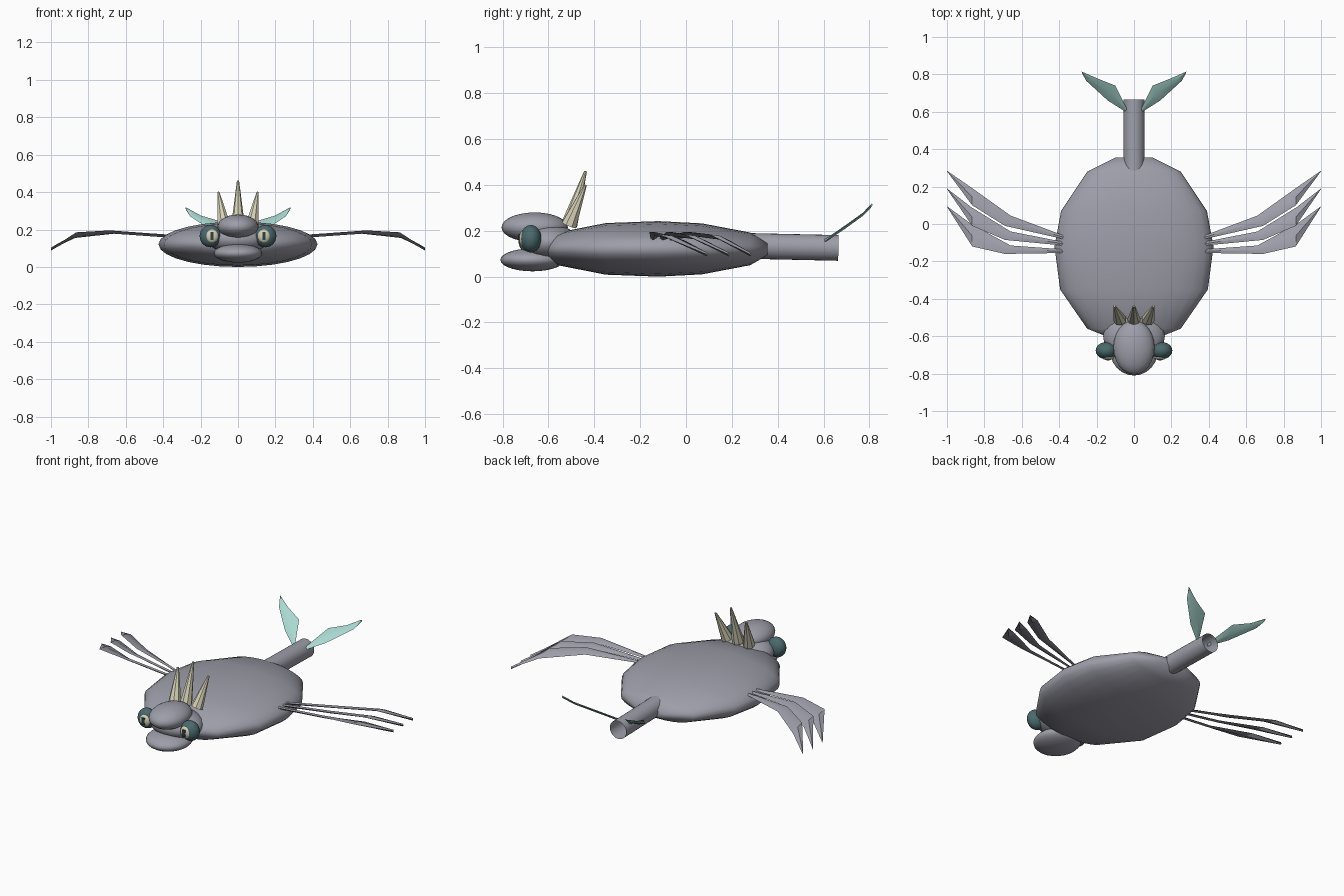
import bpy, bmesh, math
from mathutils import Vector

if "Cube" in bpy.data.objects:
    bpy.data.objects.remove(bpy.data.objects["Cube"], do_unlink=True)


def material(name, rgb):
    m = bpy.data.materials.new(name)
    m.use_nodes = True
    m.diffuse_color = (*rgb, 1)
    m.node_tree.nodes["Principled BSDF"].inputs["Base Color"].default_value = (*rgb, 1)
    return m


GREY = material("slate grey", (0.34, 0.34, 0.40))
TEAL = material("pale teal", (0.40, 0.69, 0.64))
EYE = material("dark teal", (0.07, 0.14, 0.15))
CREAM = material("cream", (0.67, 0.64, 0.48))
PUPIL = material("pupil dark", (0.03, 0.05, 0.055))


def finish(bm, name, mat, angle=40):
    bmesh.ops.recalc_face_normals(bm, faces=bm.faces)
    mesh = bpy.data.meshes.new(name)
    bm.to_mesh(mesh)
    bm.free()
    mesh.materials.append(mat)
    ob = bpy.data.objects.new(name, mesh)
    bpy.context.collection.objects.link(ob)
    bpy.ops.object.select_all(action="DESELECT")
    ob.select_set(True)
    bpy.context.view_layer.objects.active = ob
    bpy.ops.object.shade_smooth_by_angle(angle=math.radians(angle))
    return ob


def ellipsoid(name, centre, radii, mat):
    bm = bmesh.new()
    bmesh.ops.create_uvsphere(bm, u_segments=24, v_segments=14, radius=1)
    bmesh.ops.scale(bm, vec=radii, verts=bm.verts)
    bmesh.ops.translate(bm, vec=centre, verts=bm.verts)
    return finish(bm, name, mat)


def tube(name, start, end, r1, r2, sides, mat, caps):
    start, end = Vector(start), Vector(end)
    bm = bmesh.new()
    bmesh.ops.create_cone(bm, cap_ends=caps, segments=sides, radius1=r1, radius2=r2,
                          depth=(end - start).length)
    turn = (end - start).to_track_quat("Z", "Y")
    for v in bm.verts:
        v.co = turn @ v.co + (start + end) / 2
    return finish(bm, name, mat)


def blade(name, rear, front, thick, mat, side):
    """Feather-like blade: two edges joined over a raised ridge and a flat underside."""
    bm = bmesh.new()
    rings = []
    for a, b in zip(rear, front):
        a, b = Vector(a), Vector(b)
        up = Vector((0, 0, thick / 2))
        mid = (a + b) / 2
        ring = [a, mid + up, b, mid - up]
        rings.append([bm.verts.new((p.x * side, p.y, p.z)) for p in ring])
    for r, s in zip(rings, rings[1:]):
        for i in range(4):
            j = (i + 1) % 4
            bm.faces.new((r[i], r[j], s[j], s[i]))
    bm.faces.new(rings[0])
    bm.faces.new(rings[-1])
    return finish(bm, name, mat, 25)


# Flattened body, lathed around the long axis
profile = [(-0.62, 0.10), (-0.56, 0.25), (-0.35, 0.395), (-0.12, 0.425),
           (0.07, 0.39), (0.28, 0.25), (0.355, 0.10)]
bm = bmesh.new()
rings = []
for y, r in profile:
    ring = []
    for i in range(28):
        a = math.tau * i / 28
        ring.append(bm.verts.new((r * math.cos(a), y, 0.121 + 0.285 * r * math.sin(a))))
    rings.append(ring)
for r, s in zip(rings, rings[1:]):
    for i in range(28):
        j = (i + 1) % 28
        bm.faces.new((r[i], r[j], s[j], s[i]))
bm.faces.new(rings[0])
bm.faces.new(rings[-1])
finish(bm, "body", GREY, 80)

# Open tail tube
tube("tail", (0, 0.22, 0.135), (0, 0.665, 0.125), 0.056, 0.056, 24, GREY, False)

# Head and lips
ellipsoid("head", (0, -0.60, 0.15), (0.165, 0.13, 0.08), GREY)
ellipsoid("upper_lip", (0, -0.66, 0.215), (0.11, 0.145, 0.065), GREY)
ellipsoid("lower_lip", (0, -0.67, 0.073), (0.13, 0.14, 0.05), GREY)

# Crest of horns
for name, x, tip_x, tip_z in (("middle_horn", 0, 0, 0.46),
                              ("left_horn", 0.075, 0.105, 0.40),
                              ("right_horn", -0.075, -0.105, 0.40)):
    tube(name, (x, -0.51, 0.225), (tip_x, -0.438, tip_z), 0.036, 0.006, 8, CREAM, True)

for label, side in (("left", 1), ("right", -1)):
    # Eye, iris and slit pupil
    x = 0.147 * side
    ellipsoid(label + "_eye", (x, -0.677, 0.165), (0.058, 0.046, 0.06), EYE)
    ix = x - 0.008 * side
    ellipsoid(label + "_iris", (ix, -0.711, 0.165), (0.034, 0.017, 0.036), CREAM)
    bm = bmesh.new()
    bmesh.ops.create_cube(bm, size=1)
    bmesh.ops.scale(bm, vec=(0.018, 0.008, 0.042), verts=bm.verts)
    bmesh.ops.translate(bm, vec=(ix, -0.727, 0.165), verts=bm.verts)
    finish(bm, label + "_pupil", PUPIL)

    # Three wing feathers: base y, rear mid, rear outer, front mid, front outer, tip y
    feathers = ((-0.07, 0.045, 0.195, -0.01, 0.10, 0.285),
                (-0.105, -0.04, 0.09, -0.085, -0.01, 0.19),
                (-0.145, -0.115, 0.0, -0.16, -0.12, 0.095))
    for n, (base, rm, ro, fm, fo, tip) in enumerate(feathers, 1):
        rear = [(0.38, base + 0.01, 0.163), (0.66, rm, 0.178), (0.87, ro, 0.155), (1, tip, 0.095)]
        front = [(0.38, base - 0.01, 0.168), (0.69, fm, 0.195), (0.865, fo, 0.185),
                 (0.998, tip - 0.006, 0.098)]
        blade(f"{label}_feather_{n}", rear, front, 0.016, GREY, side)

    # Tail fin
    inner = [(0.03, 0.60, 0.155), (0.10, 0.74, 0.245), (0.20, 0.78, 0.275), (0.28, 0.815, 0.315)]
    outer = [(0.045, 0.60, 0.15), (0.14, 0.66, 0.195), (0.255, 0.765, 0.27), (0.277, 0.805, 0.308)]
    blade(label + "_tail_fin", inner, outer, 0.014, TEAL, side)
